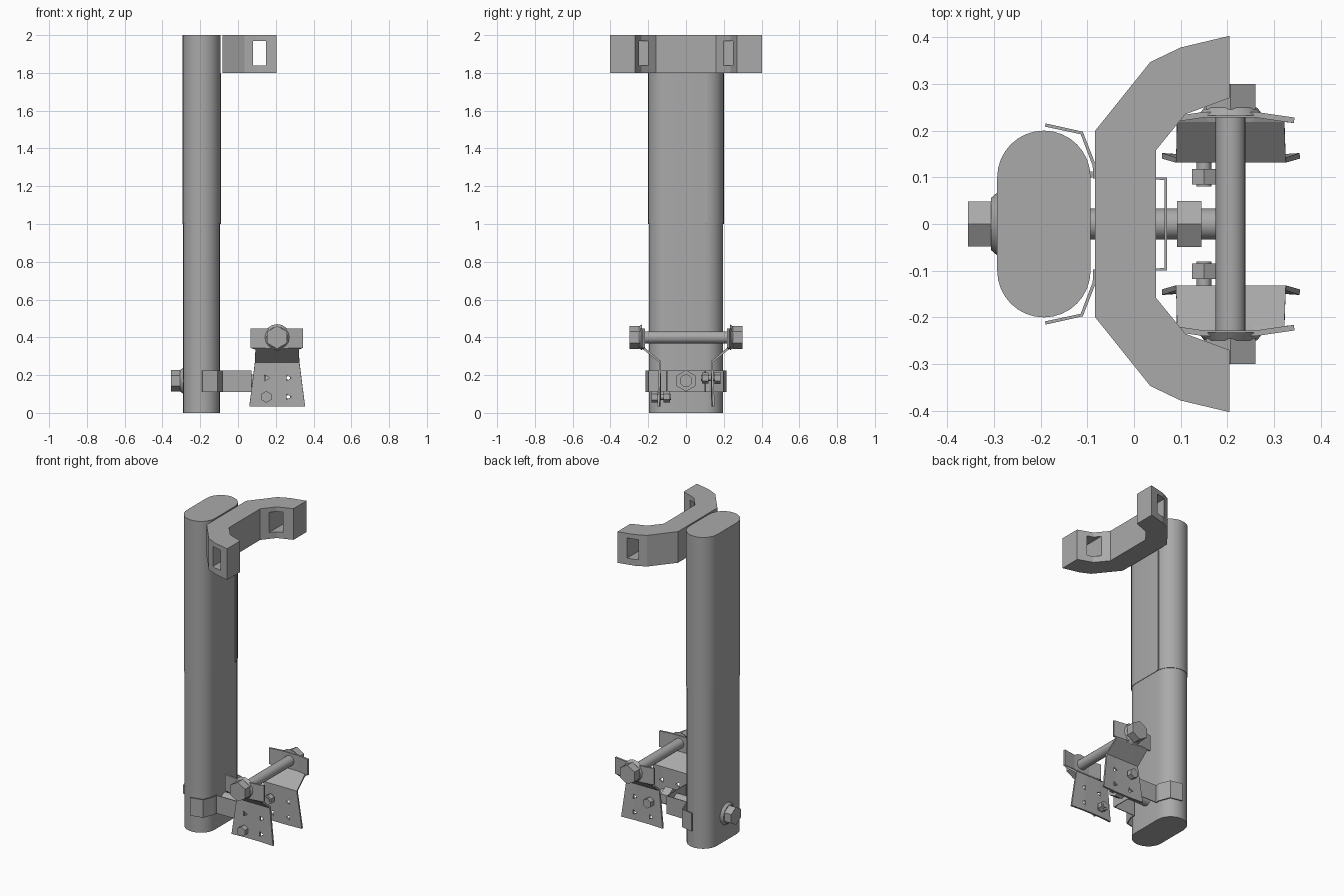
import bpy, bmesh, math
from mathutils import Vector, Matrix

cube = bpy.data.objects.get("Cube")
if cube:
    bpy.data.objects.remove(cube, do_unlink=True)

grey = bpy.data.materials.new("steel grey")
grey.use_nodes = True
colour = (0.4, 0.4, 0.4, 1)
grey.diffuse_color = colour
grey.node_tree.nodes["Principled BSDF"].inputs["Base Color"].default_value = colour


def finish(name, bm, smooth=False):
    bmesh.ops.recalc_face_normals(bm, faces=bm.faces[:])
    mesh = bpy.data.meshes.new(name)
    bm.to_mesh(mesh)
    bm.free()
    mesh.materials.append(grey)
    ob = bpy.data.objects.new(name, mesh)
    bpy.context.collection.objects.link(ob)
    select(ob)
    if smooth:
        bpy.ops.object.shade_smooth_by_angle(angle=math.radians(35))
    return ob


def select(ob):
    bpy.ops.object.select_all(action='DESELECT')
    ob.select_set(True)
    bpy.context.view_layer.objects.active = ob


def prism(name, outline, z0, z1, smooth=False):
    """Plan outline extruded upward."""
    bm = bmesh.new()
    face = bm.faces.new([bm.verts.new((x, y, z0)) for x, y in outline])
    top = bmesh.ops.extrude_face_region(bm, geom=[face])["geom"]
    verts = [v for v in top if isinstance(v, bmesh.types.BMVert)]
    bmesh.ops.translate(bm, verts=verts, vec=(0, 0, z1 - z0))
    return finish(name, bm, smooth)


def rod(name, a, b, radius, sides=6, end_radius=None, turn=0):
    """Cylinder or cone between two points."""
    a, b = Vector(a), Vector(b)
    axis = b - a
    bm = bmesh.new()
    spin = Matrix.Rotation(math.radians(turn), 4, 'Z')
    place = Matrix.Translation((a + b) / 2) @ axis.to_track_quat('Z', 'Y').to_matrix().to_4x4()
    bmesh.ops.create_cone(bm, cap_ends=True, segments=sides, radius1=radius,
                          radius2=end_radius or radius, depth=axis.length, matrix=place @ spin)
    return finish(name, bm, sides > 8)


def apply(ob, kind, **settings):
    mod = ob.modifiers.new(kind.title(), kind)
    for key, value in settings.items():
        setattr(mod, key, value)
    select(ob)
    bpy.ops.object.modifier_apply(modifier=mod.name)


def cut(ob, cutter):
    apply(ob, 'BOOLEAN', operation='DIFFERENCE', solver='EXACT', object=cutter)
    bpy.data.objects.remove(cutter, do_unlink=True)


def stadium(grow=0.0, steps=16):
    points = []
    for side in (1, -1):
        for i in range(steps + 1):
            a = math.pi * i / steps + (0 if side > 0 else math.pi)
            points.append((-0.193 + (0.097 + grow) * math.cos(a),
                           side * 0.1 + (0.097 + grow) * math.sin(a)))
    return points


# Post with a slightly wider upper sleeve and its seam
prism("lower_post", stadium(), 0, 1, True)
prism("upper_post", stadium(0.003), 1, 2, True)
prism("sleeve_seam", [(-0.097, 0.1), (-0.089, 0.1), (-0.089, 0.112), (-0.097, 0.112)], 1, 1.8)

# Cradle at the top with a rectangular slot through each arm
half = [(-0.083, 0.2), (0.035, 0.347), (0.1, 0.378), (0.205, 0.403),
        (0.205, 0.27), (0.11, 0.235), (0.047, 0.158)]
cradle = prism("top_cradle", half + [(x, -y) for x, y in reversed(half)], 1.8, 2)
cut(cradle, prism("slot_cutter", [(0.08, -0.5), (0.147, -0.5), (0.147, 0.5), (0.08, 0.5)], 1.84, 1.97))

# Hat-shaped strap hugging the post
path = [(-0.19, 0.212), (-0.112, 0.195), (-0.085, 0.125), (-0.085, 0.1), (0.068, 0.097)]
path += [(x, -y) for x, y in reversed(path)]
bm = bmesh.new()
rows = [[bm.verts.new((x, y, z)) for x, y in path] for z in (0.11, 0.225)]
for i in range(len(path) - 1):
    bm.faces.new((rows[0][i], rows[0][i + 1], rows[1][i + 1], rows[1][i]))
strap = finish("post_strap", bm)
apply(strap, 'SOLIDIFY', thickness=0.007, offset=0)

# Bolt through the post and strap
rod("post_bolt_shaft", (-0.3, 0, 0.17), (0.175, 0, 0.17), 0.033, 20)
rod("post_bolt_head", (-0.355, 0, 0.17), (-0.3, 0, 0.17), 0.056)
rod("post_bolt_washer", (-0.306, 0, 0.17), (-0.289, 0, 0.17), 0.056, 16, 0.071)
rod("post_bolt_nut", (0.092, 0, 0.17), (0.145, 0, 0.17), 0.057)

# Cross rod between the side plates
rod("cross_rod", (0.207, -0.24, 0.4), (0.207, 0.24, 0.4), 0.032, 20)

# Cranked side plates: height, distance out, left edge, right edge, bow at the middle
levels = [(0.035, 0.146, 0.06, 0.355, -0.006), (0.27, 0.137, 0.09, 0.325, 0),
          (0.34, 0.222, 0.092, 0.322, 0), (0.345, 0.222, 0.067, 0.343, 0.012),
          (0.448, 0.222, 0.067, 0.343, 0.012)]
for side, label in ((1, "back"), (-1, "front")):
    bm = bmesh.new()
    grid = []
    for z, y, x0, x1, bow in levels:
        grid.append([bm.verts.new((x0 + (x1 - x0) * u, side * (y + (bow if 0 < u < 1 else 0)), z))
                     for u in (0, 0.3, 0.7, 1)])
    for low, high in zip(grid, grid[1:]):
        for i in range(3):
            bm.faces.new((low[i], low[i + 1], high[i + 1], high[i]))
    plate = finish(label + "_side_plate", bm)
    apply(plate, 'SOLIDIFY', thickness=0.012, offset=0)

    # Triangular holes, with a small bolt in place of one of them
    bolt_z = 0.185 if side > 0 else 0.085
    for x in (0.15, 0.265):
        for z in (0.085, 0.185):
            if (x, z) != (0.15, bolt_z):
                cut(plate, rod("hole_cutter", (x, side * 0.1, z), (x, side * 0.2, z), 0.018, 3, turn=30))
    parts = [("shaft", 0.08, 0.16, 0.016, 12), ("nut", 0.085, 0.118, 0.03, 6), ("head", 0.15, 0.183, 0.031, 6)]
    for part, y0, y1, radius, sides in parts:
        rod(f"{label}_plate_bolt_{part}", (0.15, side * y0, bolt_z), (0.15, side * y1, bolt_z), radius, sides)

    # Rod end hardware
    rod(label + "_rod_washer", (0.207, side * 0.232, 0.4), (0.207, side * 0.25, 0.4), 0.07, 16, 0.056)
    rod(label + "_rod_head", (0.207, side * 0.245, 0.4), (0.207, side * 0.3, 0.4), 0.061)
